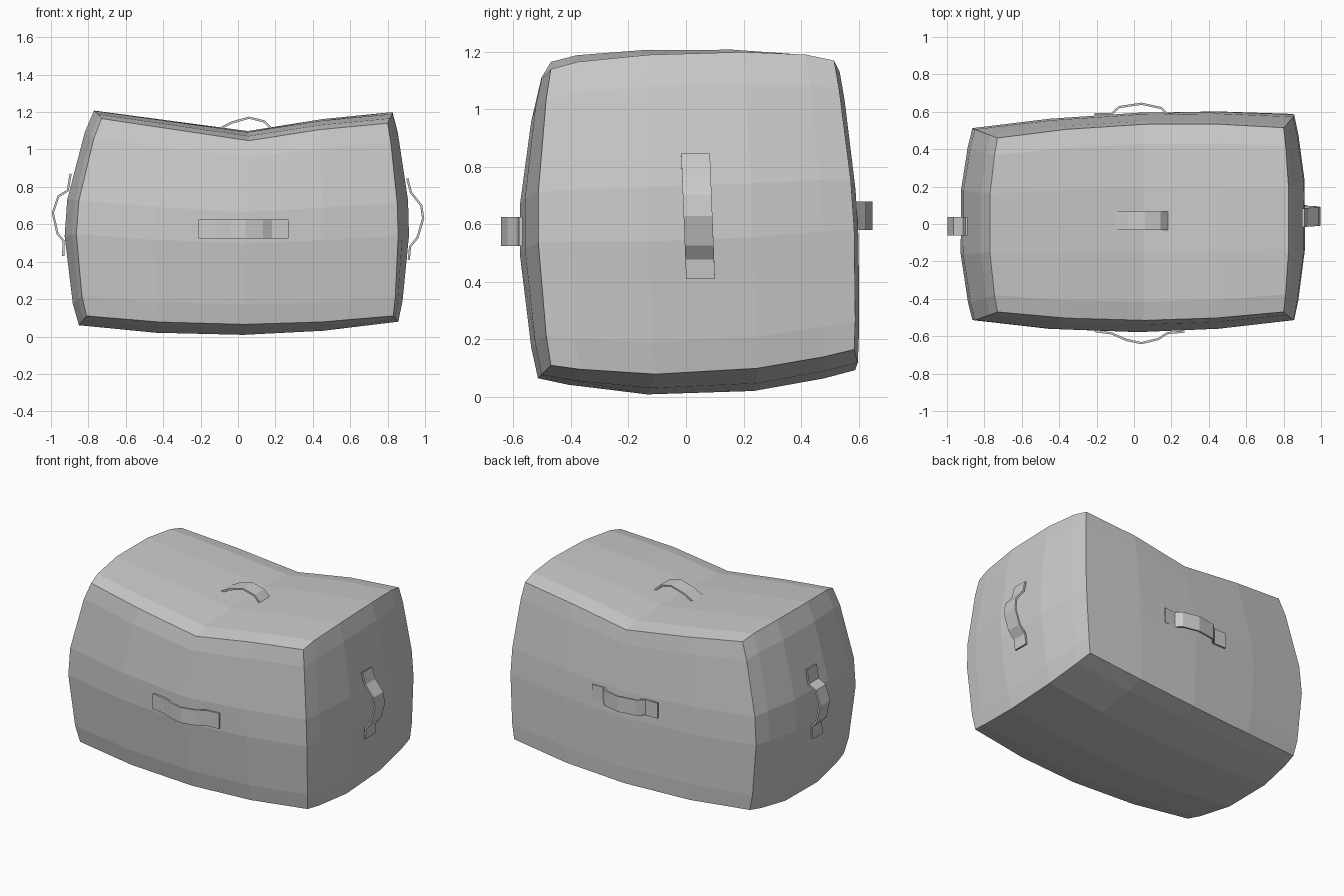
import bpy, bmesh
from mathutils import Vector

if "Cube" in bpy.data.objects:
    bpy.data.objects.remove(bpy.data.objects["Cube"])

grey = bpy.data.materials.new("plain_grey")
grey.use_nodes = True
tone = (0.6, 0.6, 0.6, 1)
grey.diffuse_color = tone
grey.node_tree.nodes["Principled BSDF"].inputs["Base Color"].default_value = tone


def finish(bm, name):
    bmesh.ops.recalc_face_normals(bm, faces=bm.faces)
    mesh = bpy.data.meshes.new(name)
    bm.to_mesh(mesh)
    bm.free()
    obj = bpy.data.objects.new(name, mesh)
    bpy.context.collection.objects.link(obj)
    mesh.materials.append(grey)
    return obj


def blend(a, b, t):
    """Value between a at t = -1 and b at t = 1."""
    return a + (b - a) * (t + 1) / 2


def bulge(t, power=2):
    return 1 - abs(t) ** power


def sag(u):
    """Dip along the lid, deepest near the middle."""
    return 0.105 * (1 - abs(u - 0.03) / 1.03) if u < 0.04 else 0.105 * max(0, 1 - (u - 0.03) / 0.8)


def puff(p):
    """Turn a point of the unit cube into a point of the padded body."""
    u, v, w = p
    left = blend(-0.81, -0.73, w) - 0.045 * bulge(v) - 0.09 * bulge(w) - 0.025 * bulge(v) * bulge(w)
    right = blend(0.83, 0.80, w) + 0.03 * bulge(v) + 0.04 * bulge(w) + 0.035 * bulge(v) * bulge(w)
    front = -0.47 - 0.045 * bulge(u) - 0.045 * bulge(w) - 0.02 * bulge(u) * bulge(w)
    back = blend(blend(0.50, 0.585, u), blend(0.46, 0.515, u), w) + 0.045 * bulge(u) + 0.03 * bulge(w)
    low = blend(0.11, blend(0.11, 0.165, u), v) - 0.045 * bulge(u) - 0.055 * bulge(v) - 0.018 * bulge(u) * bulge(v)
    high = blend(blend(1.165, 1.14, u), 1.17, v) + 0.04 * bulge(v, 4)
    z = blend(low, high, w) - sag(u) * ((w + 1) / 2) ** 2
    return Vector((blend(left, right, u), blend(front, back, v), z))


# Padded body: a cube sliced into panels, then puffed out
bm = bmesh.new()
bmesh.ops.create_cube(bm, size=2)
cuts = [(-0.52, 0.03, 0.53), (-0.81, -0.31, 0.36, 0.8), (-0.8, -0.17, 0.17, 0.8)]
for axis, places in enumerate(cuts):
    normal = Vector((0, 0, 0))
    normal[axis] = 1
    for place in places:
        geom = bm.verts[:] + bm.edges[:] + bm.faces[:]
        bmesh.ops.bisect_plane(bm, geom=geom, plane_co=normal * place, plane_no=normal)
for vert in bm.verts:
    vert.co = puff(vert.co)
finish(bm, "padded_body")


def handle(name, path, place, width=0.1):
    """Bent strap: place(along, out, side) maps the path into the model."""
    bm = bmesh.new()
    rows = [[bm.verts.new(place(a, out, side)) for side in (-width / 2, width / 2)] for a, out in path]
    for (a, b), (c, d) in zip(rows, rows[1:]):
        bm.faces.new((a, b, d, c))
    obj = finish(bm, name)
    thick = obj.modifiers.new("thickness", "SOLIDIFY")
    thick.thickness = 0.012
    thick.offset = 0


# Carrying straps on the lid and the four sides
handle("top_handle",
       [(-0.19, 1.115), (-0.11, 1.105), (-0.03, 1.145), (0.06, 1.17), (0.14, 1.15), (0.18, 1.11), (0.26, 1.118)],
       lambda a, out, s: (a, 0.017 + s, out))
handle("front_handle",
       [(-0.21, -0.572), (-0.12, -0.585), (-0.04, -0.62), (0.04, -0.637), (0.13, -0.615), (0.18, -0.583), (0.27, -0.575)],
       lambda a, out, s: (a, out, 0.575 + s))
handle("back_handle",
       [(-0.21, 0.588), (-0.12, 0.588), (-0.08, 0.625), (0.04, 0.643), (0.145, 0.62), (0.18, 0.587), (0.26, 0.592)],
       lambda a, out, s: (a, out, 0.63 + s))
handle("left_handle",
       [(0.41, 0.913), (0.48, 0.92), (0.53, 0.96), (0.63, 0.99), (0.70, 0.98), (0.77, 0.925), (0.845, 0.905)],
       lambda a, out, s: (out, 0.067 - 0.04 * a + s, a))
handle("right_handle",
       [(0.43, -0.935), (0.51, -0.932), (0.55, -0.965), (0.66, -0.99), (0.75, -0.96), (0.78, -0.91), (0.87, -0.895)],
       lambda a, out, s: (out, -0.012 + s, a))
